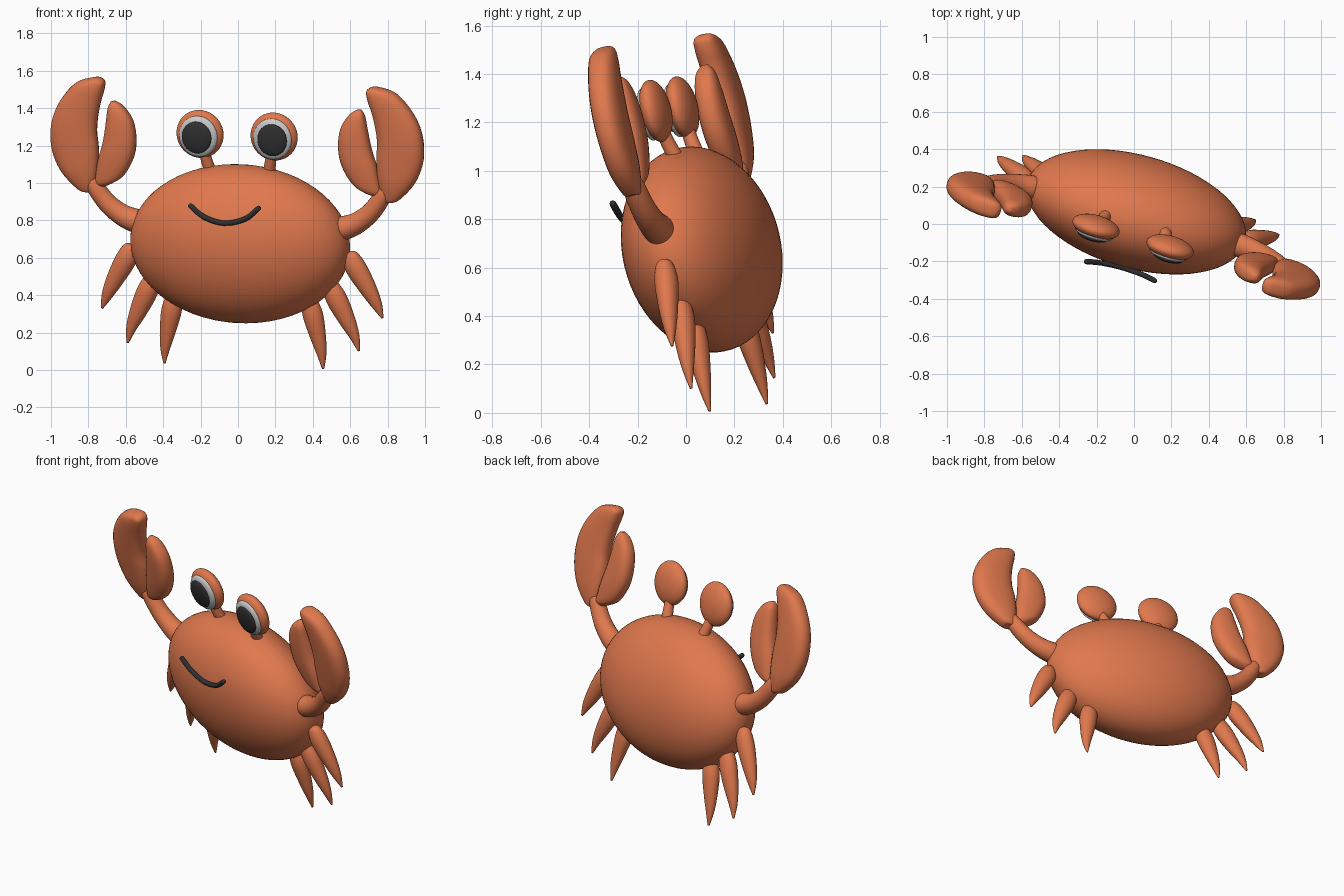
import bpy, bmesh
from math import sin, cos, pi, radians, copysign
from mathutils import Matrix, Vector

if "Cube" in bpy.data.objects:
    bpy.data.objects.remove(bpy.data.objects["Cube"])

# the whole crab is turned, leaned forward and slightly rolled
C = Vector((0.012, 0.065, 0.675))
R = (Matrix.Rotation(radians(-16), 3, 'Z') @ Matrix.Rotation(radians(13), 3, 'X')
     @ Matrix.Rotation(radians(2), 3, 'Y'))
POSE = Matrix.Translation(C) @ R.to_4x4()


def material(name, rgb):
    m = bpy.data.materials.new(name)
    m.diffuse_color = (*rgb, 1)
    m.use_nodes = True
    m.node_tree.nodes["Principled BSDF"].inputs["Base Color"].default_value = m.diffuse_color
    return m


ORANGE = material("orange", (0.75, 0.19, 0.075))
WHITE = material("pale_grey", (0.6, 0.6, 0.6))
BLACK = material("dark", (0.03, 0.03, 0.03))


def P(x, z, d=0.0):
    """Front-view position and depth to the crab's own frame."""
    A = Matrix(((R[0][0], R[0][2]), (R[2][0], R[2][2])))
    u = A.inverted() @ Vector((x - C.x - R[0][1] * d, z - C.z - R[2][1] * d))
    return Vector((u.x, d, u.y))


def finish(name, bm, mat, mirror=True):
    bmesh.ops.recalc_face_normals(bm, faces=bm.faces[:])
    for f in bm.faces:
        f.smooth = True
    me = bpy.data.meshes.new(name)
    bm.to_mesh(me)
    bm.free()
    me.materials.append(mat)
    ob = bpy.data.objects.new(name, me)
    bpy.context.collection.objects.link(ob)
    ob.matrix_world = POSE
    if mirror:
        mod = ob.modifiers.new("Mirror", 'MIRROR')
        mod.use_mirror_merge = False
    return ob


def ellipsoid(name, centre, radii, mat, mirror=True, seg=40):
    bm = bmesh.new()
    bmesh.ops.create_uvsphere(
        bm, u_segments=seg, v_segments=seg // 2, radius=1,
        matrix=Matrix.Translation(centre) @ Matrix.Diagonal((*radii, 1)))
    return finish(name, bm, mat, mirror)


def spline(vals, steps):
    """Catmull-Rom through a list of vectors."""
    pts = [vals[0]] + vals + [vals[-1]]
    out = []
    for i in range(1, len(pts) - 2):
        a, b, c, d = pts[i - 1:i + 3]
        for k in range(steps):
            t = k / steps
            out.append(0.5 * (2 * b + (c - a) * t + (2 * a - 5 * b + 4 * c - d) * t * t
                              + (3 * b - a - 3 * c + d) * t ** 3))
    return out + [vals[-1]]


def loft(name, sections, mat, mirror=True, power=2.0, steps=5, n=24):
    """Skin rounded sections given as (left edge, right edge, half depth)."""
    lefts = spline([s[0] for s in sections], steps)
    rights = spline([s[1] for s in sections], steps)
    deps = spline([Vector((s[2], 0)) for s in sections], steps)
    bm = bmesh.new()
    rings = []
    for l, r, t in zip(lefts, rights, deps):
        mid, half = (l + r) / 2, (r - l) / 2
        ring = []
        for k in range(n):
            c, s = cos(2 * pi * k / n), sin(2 * pi * k / n)
            u = copysign(abs(c) ** (2 / power), c)
            v = copysign(abs(s) ** (2 / power), s)
            ring.append(bm.verts.new(mid + half * u + Vector((0, v * t.x, 0))))
        rings.append(ring)
    for a, b in zip(rings, rings[1:]):
        for k in range(n):
            bm.faces.new((a[k], a[(k + 1) % n], b[(k + 1) % n], b[k]))
    bm.faces.new(rings[0])
    bm.faces.new(rings[-1])
    return finish(name, bm, mat, mirror)


def limb(name, path, mat, mirror=True, depth=1.0):
    """Round tube through (point, radius) pairs."""
    secs = []
    for i, (p, r) in enumerate(path):
        t = path[min(i + 1, len(path) - 1)][0] - path[max(i - 1, 0)][0]
        side = Vector((t.z, 0, -t.x)).normalized() * r
        secs.append((p - side, p + side, r * depth))
    return loft(name, secs, mat, mirror)


# body
ellipsoid("body", (0, 0, 0), (0.605, 0.295, 0.431), ORANGE, False, 64)

# eyes on stalks
eye = P(-0.203, 1.262)
ellipsoid("eye", eye, (0.13, 0.056, 0.131), ORANGE)
ellipsoid("eye_white", eye + Vector((0, -0.035, -0.006)), (0.106, 0.031, 0.112), WHITE)
ellipsoid("pupil", eye + Vector((-0.004, -0.056, -0.007)), (0.082, 0.021, 0.087), BLACK)
limb("eye_stalk", [(P(-0.19, 1.20), 0.028), (P(-0.17, 1.13, 0.012), 0.03),
                   (P(-0.145, 1.05, 0.03), 0.034)], ORANGE)

# smile
smile = [(-0.262, 0.886, 0.004), (-0.252, 0.876, 0.014), (-0.18, 0.817, 0.014),
         (-0.075, 0.785, 0.014), (0.035, 0.806, 0.014), (0.107, 0.862, 0.014),
         (0.118, 0.873, 0.004)]
limb("smile", [(P(x, z, -0.275), r) for x, z, r in smile], BLACK, False)

# arms
arm = [(-0.50, 0.78, 0.05), (-0.545, 0.797, 0.064), (-0.62, 0.83, 0.058),
       (-0.70, 0.895, 0.052), (-0.77, 0.99, 0.046), (-0.80, 1.05, 0.03)]
limb("arm", [(P(x, z), r) for x, z, r in arm], ORANGE)

# claws: large pincer and small finger, outlined by left and right edges
pincer = [(-0.82, 0.958, -0.79, 0.955, 0.012), (-0.855, 0.97, -0.77, 0.96, 0.035),
          (-0.94, 1.06, -0.75, 1.05, 0.056), (-0.99, 1.17, -0.745, 1.17, 0.062),
          (-1.00, 1.28, -0.755, 1.27, 0.064), (-0.98, 1.38, -0.75, 1.35, 0.063),
          (-0.93, 1.47, -0.735, 1.43, 0.06), (-0.86, 1.54, -0.718, 1.49, 0.055),
          (-0.77, 1.564, -0.712, 1.53, 0.042), (-0.735, 1.562, -0.718, 1.55, 0.015)]
finger = [(-0.745, 0.98, -0.72, 0.98, 0.012), (-0.762, 1.0, -0.67, 1.0, 0.038),
          (-0.76, 1.04, -0.61, 1.04, 0.05), (-0.745, 1.13, -0.56, 1.13, 0.058),
          (-0.72, 1.225, -0.545, 1.225, 0.058), (-0.705, 1.32, -0.562, 1.33, 0.053),
          (-0.695, 1.40, -0.61, 1.405, 0.04), (-0.68, 1.435, -0.655, 1.437, 0.015)]
for name, rows in (("claw_pincer", pincer), ("claw_finger", finger)):
    loft(name, [(P(a, b), P(c, d), t) for a, b, c, d, t in rows], ORANGE, power=2.5)

# three pointed legs per side
legs = {
    "upper_leg": [(-0.565, 0.67, 0.012), (-0.572, 0.655, 0.04), (-0.60, 0.59, 0.057),
                  (-0.655, 0.49, 0.048), (-0.70, 0.40, 0.03), (-0.727, 0.33, 0.006)],
    "middle_leg": [(-0.445, 0.51, 0.012), (-0.452, 0.495, 0.04), (-0.485, 0.42, 0.057),
                   (-0.535, 0.31, 0.046), (-0.572, 0.22, 0.027), (-0.59, 0.145, 0.006)],
    "lower_leg": [(-0.335, 0.42, 0.012), (-0.338, 0.40, 0.04), (-0.355, 0.32, 0.055),
                  (-0.377, 0.20, 0.042), (-0.39, 0.11, 0.025), (-0.393, 0.036, 0.006)],
}
for name, rows in legs.items():
    limb(name, [(P(x, z), r) for x, z, r in rows], ORANGE, depth=0.85)
